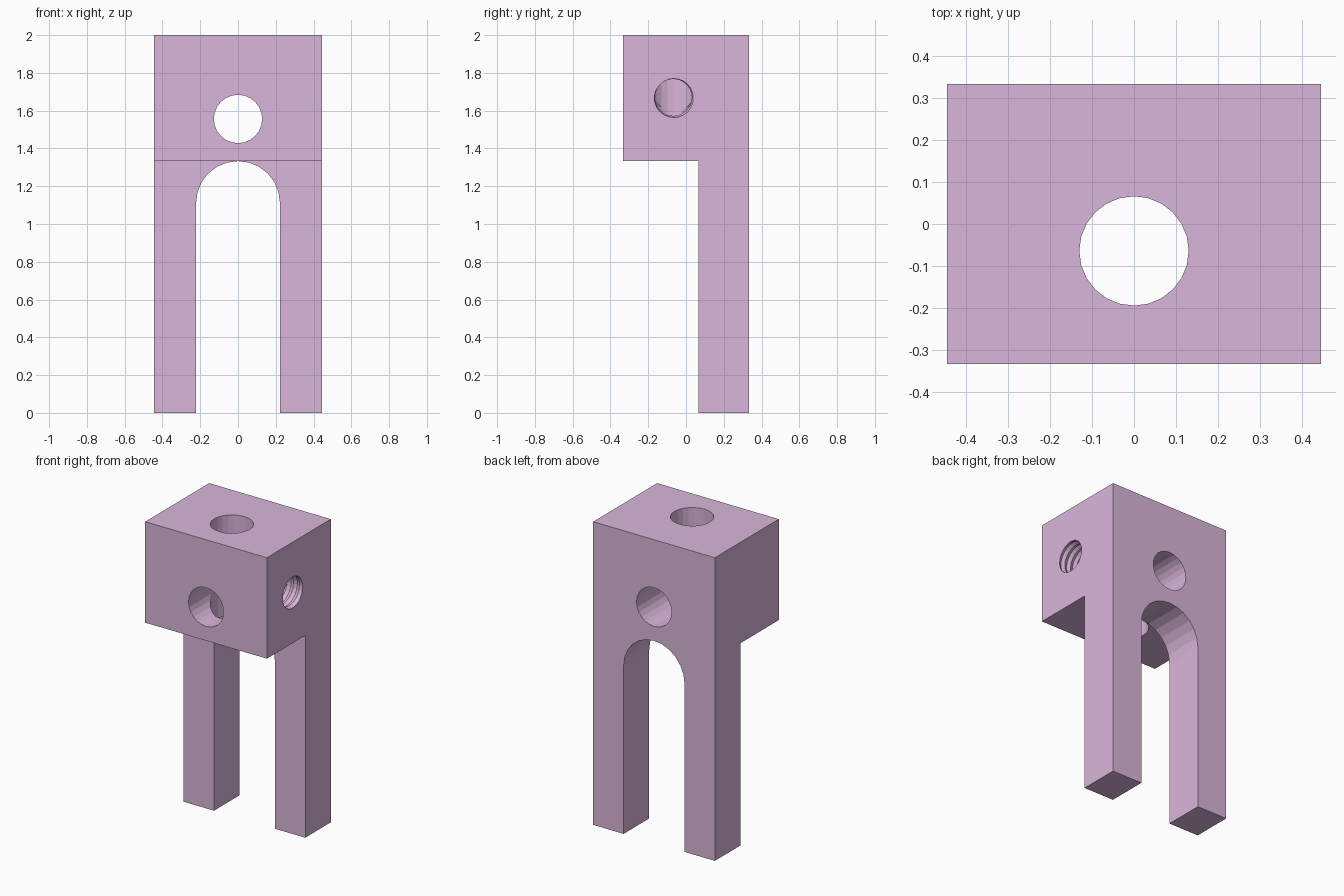
import bpy, bmesh
from math import cos, sin, pi
from mathutils import Vector

if "Cube" in bpy.data.objects:
    bpy.data.objects.remove(bpy.data.objects["Cube"])


def finish(name, bm):
    bmesh.ops.recalc_face_normals(bm, faces=bm.faces)
    mesh = bpy.data.meshes.new(name)
    bm.to_mesh(mesh)
    bm.free()
    ob = bpy.data.objects.new(name, mesh)
    bpy.context.collection.objects.link(ob)
    return ob


def prism(name, points, sweep):
    """Extrude a closed 3D outline along a vector."""
    bm = bmesh.new()
    face = bm.faces.new([bm.verts.new(p) for p in points])
    new = bmesh.ops.extrude_face_region(bm, geom=[face], use_keep_orig=True)["geom"]
    bmesh.ops.translate(bm, vec=sweep,
                        verts=[v for v in new if isinstance(v, bmesh.types.BMVert)])
    return finish(name, bm)


def arc(r, n, start, end):
    return [(r * cos(start + (end - start) * i / n),
             r * sin(start + (end - start) * i / n)) for i in range(n + 1)]


def thread_cutter(name, centre, minor, major, pitch, turns, n=24):
    """Helical V-thread along x, closed by a fan at each end."""
    bm = bmesh.new()
    crest, root = [], []
    for i in range(turns * n + 1):
        a, x = 2 * pi * i / n, pitch * i / n
        for row, r, dx in ((crest, major, 0), (root, minor, pitch / 2)):
            row.append(bm.verts.new(Vector(centre) + Vector((x + dx, r * cos(a), r * sin(a)))))
    for i in range(turns * n):
        bm.faces.new((crest[i], crest[i + 1], root[i + 1], root[i]))
        if i + n + 1 <= turns * n:
            bm.faces.new((root[i], root[i + 1], crest[i + n + 1], crest[i + n]))
    length = pitch * (turns + 0.5)
    rim = [e for e in bm.edges if e.is_boundary]
    for at_end in (False, True):
        hub = bm.verts.new(Vector(centre) + Vector((length if at_end else 0, 0, 0)))
        for e in rim:
            mid = (e.verts[0].co.x + e.verts[1].co.x) / 2 - centre[0]
            if (mid > length / 2) == at_end:
                bm.faces.new((e.verts[0], e.verts[1], hub))
    return finish(name, bm)


# L-shaped body: head block plus back plate
W = 0.444
body = prism("fork_bracket",
             [(-W, y, z) for y, z in ((0.067, 0), (0.333, 0), (0.333, 2), (-0.333, 2),
                                      (-0.333, 1.334), (0.067, 1.334))], (2 * W, 0, 0))

# Arched slot that splits the plate into two legs
slot = [(-0.222, 0, -0.1), (0.222, 0, -0.1)] + \
       [(x, 0, 1.111 + z) for x, z in arc(0.222, 12, 0, pi)]
ring = arc(0.128, 24, 0, 2 * pi)[:-1]
bore = arc(0.13, 24, 0, 2 * pi)[:-1]

cutters = [
    prism("slot_cutter", slot, (0, 0.5, 0)),
    # Vertical bore through the head
    prism("bore_cutter", [(x, -0.064 + y, 1.32) for x, y in bore], (0, 0, 0.8)),
    # Cross hole from front to back
    prism("cross_hole_cutter", [(x, -0.5, 1.556 + z) for x, z in ring], (0, 1, 0)),
    # Threaded set-screw hole on the right, meeting the bore
    thread_cutter("set_screw_cutter", (0.0, -0.067, 1.67), 0.098, 0.108, 0.045, 12),
]

bpy.context.view_layer.objects.active = body
for cutter in cutters:
    mod = body.modifiers.new(cutter.name, "BOOLEAN")
    mod.operation, mod.solver, mod.object = "DIFFERENCE", "EXACT", cutter
    bpy.ops.object.modifier_apply(modifier=mod.name)
    bpy.data.objects.remove(cutter)

# Pale mauve finish
mat = bpy.data.materials.new("mauve")
mat.diffuse_color = (0.70, 0.47, 0.70, 1)
mat.use_nodes = True
mat.node_tree.nodes["Principled BSDF"].inputs["Base Color"].default_value = mat.diffuse_color
body.data.materials.clear()
body.data.materials.append(mat)
